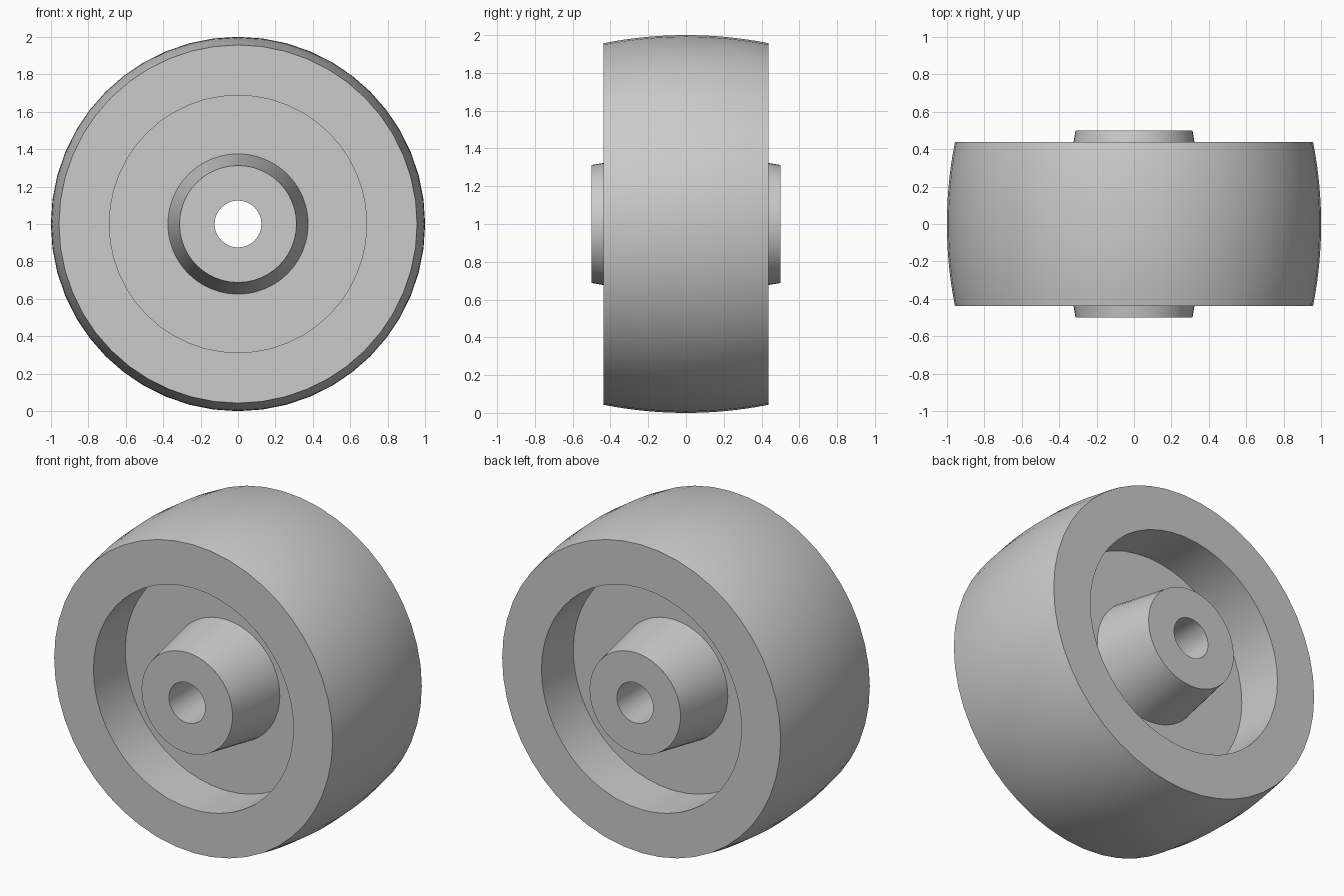
import bpy, bmesh, math

cube = bpy.data.objects.get("Cube")
if cube:
    bpy.data.objects.remove(cube, do_unlink=True)

# Main dimensions
SEGMENTS = 48
RADIUS, RIM_RADIUS, HALF_WIDTH = 1.0, 0.957, 0.4375
RECESS_RADIUS, WEB_HALF = 0.6875, 0.125
HUB_BASE, HUB_END, HUB_HALF = 0.375, 0.3125, 0.5
BORE_RADIUS = 0.125
CROWN_STEPS = 8

# Single plain grey
grey = bpy.data.materials.new("plain_grey")
grey.use_nodes = True
colour = (0.6, 0.6, 0.6, 1)
grey.diffuse_color = colour
grey.node_tree.nodes["Principled BSDF"].inputs["Base Color"].default_value = colour


def crown_radius(y):
    """Radius of the crowned tread, a circular arc across the width."""
    drop = RADIUS - RIM_RADIUS
    arc = (HALF_WIDTH ** 2 + drop ** 2) / (2 * drop)
    return RADIUS - arc + math.sqrt(arc ** 2 - y ** 2)


def lathe(name, profile, material):
    """Revolve a closed (radius, y) profile about the y axis."""
    bm = bmesh.new()
    rings = []
    for i in range(SEGMENTS):
        a = math.tau * i / SEGMENTS
        rings.append([bm.verts.new((r * math.sin(a), y, r * math.cos(a)))
                      for r, y in profile])
    for i, ring in enumerate(rings):
        following = rings[(i + 1) % SEGMENTS]
        for j in range(len(profile)):
            k = (j + 1) % len(profile)
            bm.faces.new((ring[j], ring[k], following[k], following[j]))
    bmesh.ops.recalc_face_normals(bm, faces=bm.faces)
    mesh = bpy.data.meshes.new(name)
    bm.to_mesh(mesh)
    bm.free()
    mesh.materials.append(material)
    obj = bpy.data.objects.new(name, mesh)
    bpy.context.collection.objects.link(obj)
    return obj


# Half section: crowned tread, rim face, recess, web, tapered hub, bore
widths = [HALF_WIDTH * i / CROWN_STEPS for i in range(CROWN_STEPS + 1)]
half = [(crown_radius(y), y) for y in widths]
half += [(RECESS_RADIUS, HALF_WIDTH), (RECESS_RADIUS, WEB_HALF),
         (HUB_BASE, WEB_HALF), (HUB_END, HUB_HALF), (BORE_RADIUS, HUB_HALF)]
section = half + [(r, -y) for r, y in reversed(half[1:])]

wheel = lathe("wheel", section, grey)
wheel.location.z = RADIUS

# Smooth the round surfaces and keep the machined edges sharp
bpy.ops.object.select_all(action="DESELECT")
wheel.select_set(True)
bpy.context.view_layer.objects.active = wheel
bpy.ops.object.shade_smooth_by_angle(angle=math.radians(30))
